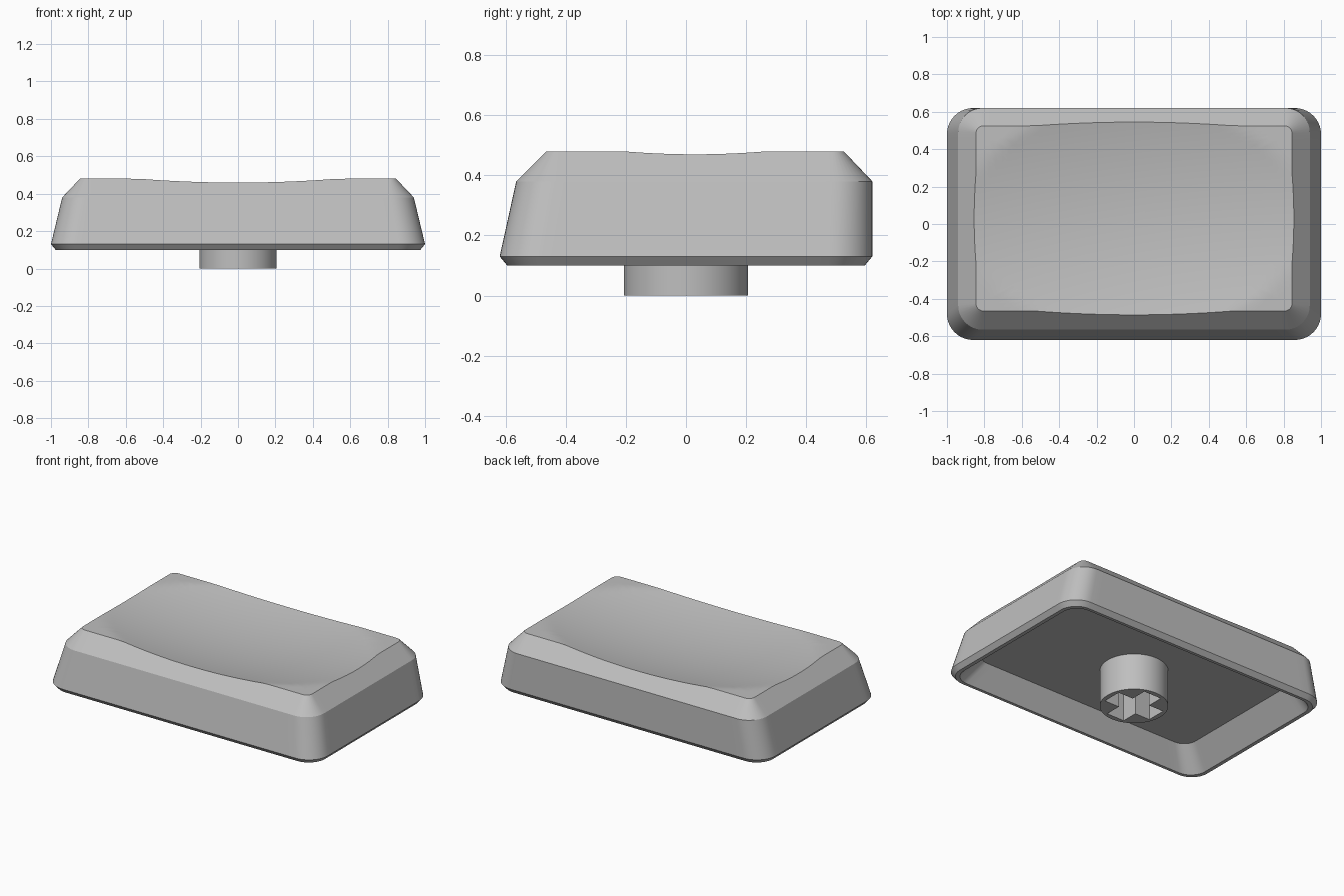
import bpy, bmesh, math
from mathutils import Vector

cube = bpy.data.objects.get("Cube")
if cube:
    bpy.data.objects.remove(cube, do_unlink=True)

grey = bpy.data.materials.new("grey plastic")
grey.use_nodes = True
colour = (0.52, 0.52, 0.52, 1)
grey.diffuse_color = colour
grey.node_tree.nodes["Principled BSDF"].inputs["Base Color"].default_value = colour

TOP = 0.48
CENTRE = Vector((0, 0.03, 0))
ARC, SIDE, RINGS = 10, 28, 24


def make_object(name, bm, smooth=True):
    bmesh.ops.recalc_face_normals(bm, faces=bm.faces[:])
    mesh = bpy.data.meshes.new(name)
    bm.to_mesh(mesh)
    bm.free()
    mesh.materials.append(grey)
    obj = bpy.data.objects.new(name, mesh)
    bpy.context.collection.objects.link(obj)
    if smooth:
        bpy.ops.object.select_all(action='DESELECT')
        obj.select_set(True)
        bpy.context.view_layer.objects.active = obj
        bpy.ops.object.shade_smooth_by_angle(angle=math.radians(20))
    return obj


def rounded_rect(z, x, front, back, r):
    """Rounded rectangle with evenly divided straight sides."""
    corners = [(x - r, back - r), (r - x, back - r), (r - x, front + r), (x - r, front + r)]
    arcs = []
    for q, (cx, cy) in enumerate(corners):
        angles = [math.pi / 2 * (q + i / ARC) for i in range(ARC + 1)]
        arcs.append([Vector((cx + r * math.cos(a), cy + r * math.sin(a), z)) for a in angles])
    points = []
    for q, arc in enumerate(arcs):
        following = arcs[(q + 1) % 4][0]
        points += arc + [arc[-1].lerp(following, i / SIDE) for i in range(1, SIDE)]
    return points


def dish(p):
    """Height of the shallow oval scoop, level outside it."""
    inside = 1 - (p.x / 0.919) ** 2 - ((p.y - CENTRE.y) / 0.606) ** 2
    return TOP - 0.075 * max(0, inside)


def skin(bm, loops):
    rows = [[bm.verts.new(p) for p in loop] for loop in loops]
    for a, b in zip(rows, rows[1:]):
        for i in range(len(a)):
            j = (i + 1) % len(a)
            bm.faces.new((a[i], a[j], b[j], b[i]))
    return rows


# Outer shell, rim and hollow underside
shoulder = rounded_rect(0.38, 0.94, -0.565, 0.62, 0.13)
crown = rounded_rect(TOP, 0.845, -0.465, 0.525, 0.04)
edge = []
for low, high in zip(shoulder, crown):
    p = high.copy()
    for step in range(8):
        p = high.lerp(low, (TOP - dish(p)) / (TOP - low.z))
    edge.append(p)

loops = [
    rounded_rect(0.245, 0.83, -0.50, 0.54, 0.09),
    rounded_rect(0.10, 0.95, -0.575, 0.575, 0.11),
    rounded_rect(0.10, 0.975, -0.595, 0.595, 0.12),
    rounded_rect(0.13, 1.0, -0.62, 0.62, 0.14),
    shoulder, edge]

# Scooped top, as rings shrinking to the middle
for k in range(1, RINGS):
    ring = []
    for p in edge:
        q = p.lerp(CENTRE, k / RINGS)
        q.z = dish(q)
        ring.append(q)
    loops.append(ring)

bm = bmesh.new()
rows = skin(bm, loops)
bm.faces.new(rows[0])
middle = bm.verts.new((CENTRE.x, CENTRE.y, dish(CENTRE)))
last = rows[-1]
for i in range(len(last)):
    bm.faces.new((last[i], last[(i + 1) % len(last)], middle))
make_object("cap_shell", bm)


def prism(name, outline, z0, z1, smooth=True):
    bm = bmesh.new()
    rows = skin(bm, [[Vector((x, y, z)) for x, y in outline] for z in (z0, z1)])
    for row in rows:
        bm.faces.new(row)
    return make_object(name, bm, smooth)


# Round stem with a cross-shaped socket
circle = [(0.207 * math.cos(math.tau * i / 64), 0.207 * math.sin(math.tau * i / 64))
          for i in range(64)]
stem = prism("stem", circle, 0, 0.25)
arm, half = 0.175, 0.065
cross = []
for q in range(4):
    c, s = round(math.cos(q * math.pi / 2)), round(math.sin(q * math.pi / 2))
    for x, y in ((arm, -half), (arm, half), (half, half)):
        cross.append((c * x - s * y, s * x + c * y))
cutter = prism("socket_cutter", cross, -0.1, 0.22, smooth=False)
cutter.hide_render = True
cutter.hide_set(True)
cut = stem.modifiers.new("socket", 'BOOLEAN')
cut.object = cutter
cut.operation = 'DIFFERENCE'
cut.solver = 'EXACT'
